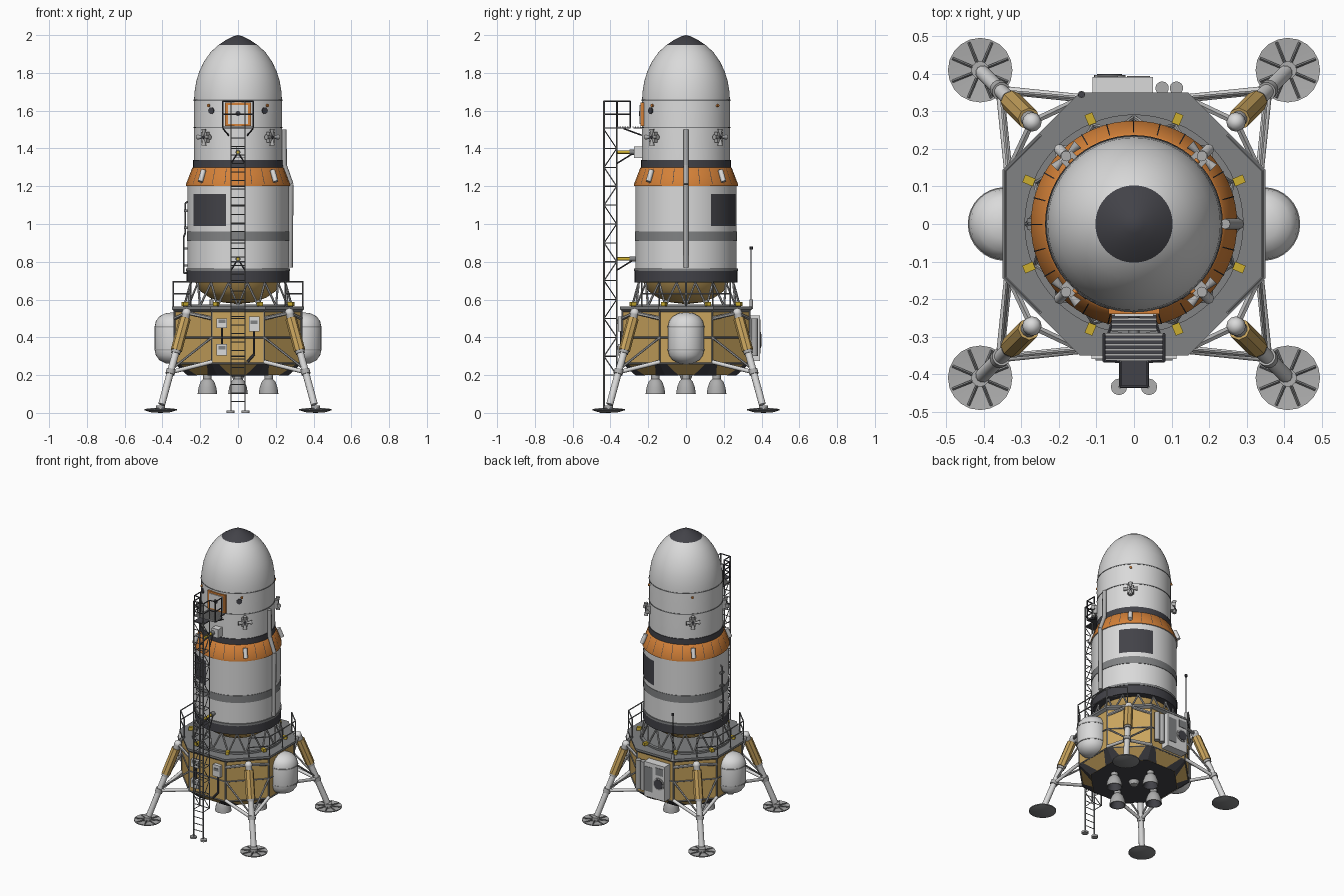
import bpy, bmesh, math
from mathutils import Vector, Matrix

if "Cube" in bpy.data.objects:
    bpy.data.objects.remove(bpy.data.objects["Cube"])

def mat(name, r, g, b):
    m = bpy.data.materials.new(name)
    m.diffuse_color = (r, g, b, 1)
    m.use_nodes = True
    m.node_tree.nodes["Principled BSDF"].inputs["Base Color"].default_value = m.diffuse_color
    return m

WHITE = mat("white", .70, .70, .70)
LIGHT = mat("light grey", .42, .42, .42)
GREY = mat("mid grey", .22, .225, .23)
DARK = mat("charcoal", .055, .055, .065)
GOLD = mat("gold foil", .58, .37, .11)
ORANGE = mat("orange", .66, .22, .04)
YELLOW = mat("yellow", .60, .42, .03)

def finish(name, bm, mats, angle=30):
    me = bpy.data.meshes.new(name)
    bm.normal_update()
    bm.to_mesh(me)
    bm.free()
    for m in mats:
        me.materials.append(m)
    for p in me.polygons:
        p.use_smooth = angle > 0
    if angle:
        me.set_sharp_from_angle(angle=math.radians(angle))
    ob = bpy.data.objects.new(name, me)
    bpy.context.collection.objects.link(ob)
    return ob

def pol(r, deg, z):
    a = math.radians(deg)
    return Vector((r * math.cos(a), r * math.sin(a), z))

def lathe(name, prof, mats, idx=None, segs=64, at=(0, 0, 0), angle=30, turn=0):
    """Spin (radius, z) points; idx gives a material per profile segment."""
    bm = bmesh.new()
    rings = []
    for r, z in prof:
        if r == 0:
            rings.append([bm.verts.new(Vector(at) + Vector((0, 0, z)))] * segs)
        else:
            rings.append([bm.verts.new(Vector(at) + pol(r, turn + 360 * i / segs, z)) for i in range(segs)])
    for k in range(len(prof) - 1):
        a, b = rings[k], rings[k + 1]
        for i in range(segs):
            j = (i + 1) % segs
            f = bm.faces.new(list(dict.fromkeys((a[i], a[j], b[j], b[i]))))
            f.material_index = idx[k] if idx else 0
    return finish(name, bm, mats, angle)

def rods(name, pairs, r, m, sides=6, r2=None, angle=50):
    bm = bmesh.new()
    for p, q in pairs:
        p, q = Vector(p), Vector(q)
        d = q - p
        M = Matrix.Translation((p + q) / 2) @ d.to_track_quat('Z', 'Y').to_matrix().to_4x4()
        bmesh.ops.create_cone(bm, cap_ends=True, segments=sides, radius1=r,
                              radius2=r if r2 is None else r2, depth=d.length, matrix=M)
    return finish(name, bm, [m], angle)

def boxes(name, items, m):
    """Items are (centre, size, z rotation in degrees)."""
    bm = bmesh.new()
    for c, s, rot in items:
        M = Matrix.Translation(c) @ Matrix.Rotation(math.radians(rot), 4, 'Z') @ Matrix.Diagonal((*s, 1))
        bmesh.ops.create_cube(bm, size=1, matrix=M)
    return finish(name, bm, [m], 0)

def patch(name, spans, r0, r1, z0, z1, m, n=10):
    """Curved plates lying on a cylinder or cone."""
    bm = bmesh.new()
    for a0, a1 in spans:
        lo, hi = [[bm.verts.new(pol(r, a0 + (a1 - a0) * i / n, z)) for i in range(n + 1)]
                  for r, z in ((r0, z0), (r1, z1))]
        for i in range(n):
            bm.faces.new((lo[i], lo[i + 1], hi[i + 1], hi[i]))
    return finish(name, bm, [m])

def path(pts):
    return list(zip(pts[:-1], pts[1:]))

DIAG = (45, 135, 225, 315)
OCT = 1 / math.cos(math.pi / 8)

# upper stage: hull, bands, nose
hull = [(0, .69), (.272, .69), (.272, .755), (.268, .755), (.268, .91), (.271, .91), (.271, .96),
        (.268, .96), (.268, 1.2), (.275, 1.2), (.275, 1.212), (.243, 1.295), (.237, 1.3), (.237, 1.34),
        (.233, 1.34), (.233, 1.65), (.230, 1.70), (.220, 1.76), (.204, 1.81), (.180, 1.86),
        (.145, 1.91), (.103, 1.948), (.06, 1.976), (.025, 1.994), (0, 2)]
hull_idx = [2, 2, 0, 0, 1, 1, 1, 0, 0, 3, 3, 3, 2, 2] + [0] * 7 + [2] * 3
lathe("hull", hull, [WHITE, GREY, DARK, ORANGE], hull_idx)
for z in (1.51, 1.655):
    lathe("hull_seam", [(.233, z - .003), (.2355, z - .003), (.2355, z + .003), (.233, z + .003)], [GREY])
patch("collar_seams", [(a, a + .7) for a in range(0, 360, 15)], .2765, .2445, 1.213, 1.295, DARK, 1)
patch("solar_panels", [(29.5, 76.5), (209.5, 256.5)], .2705, .2705, .99, 1.16, DARK)
lathe("collar_rim", [(.27, .75), (.275, .75), (.275, .765), (.268, .765)], [GREY])

# pills on the orange collar, thruster clusters, portholes
rods("collar_pill", [(pol(.282, a, 1.225), pol(.258, a, 1.285)) for a in DIAG], .014, WHITE, 10)
core, noz = [], []
for a in DIAG:
    core.append((pol(.242, a, 1.46), (.03, .04, .055), a))
    c, t = pol(.256, a, 1.46), pol(1, a + 90, 0)
    for d in (t, -t, Vector((0, 0, 1)), Vector((0, 0, -1))):
        noz.append((c + d * .012, c + d * .044))
boxes("thruster_block", core, LIGHT)
rods("thruster_nozzle", noz, .006, LIGHT, 10, .014)
rods("thruster_face", [(pol(.25, a, 1.46), pol(.262, a, 1.46)) for a in DIAG], .009, DARK, 8)
port = (233, 307)
rods("porthole", [(pol(.225, a, 1.60), pol(.238, a, 1.60)) for a in port], .018, DARK, 12)
rods("marker_light", [(pol(.228, a, 1.627), pol(.242, a, 1.627)) for a in (229, 311, 45, 135)], .008, ORANGE, 8)

# side conduit and opposite handrail
rods("conduit", path([(.276, 0, .77), (.28, 0, 1.21), (.245, 0, 1.31), (.243, 0, 1.5)]), .014, LIGHT, 8)
rods("side_rail", path([(-.268, 0, .74), (-.288, 0, .74), (-.288, 0, .93), (-.28, 0, .95),
                        (-.28, 0, 1.11), (-.262, 0, 1.12)]), .005, GREY)
boxes("side_rail_bracket", [((-.275, 0, z), (.02, .03, .012), 0) for z in (.78, .87, .98, 1.07)], GREY)

# hatch
boxes("hatch_frame", [((0, -.225, 1.58), (.136, .03, .125), 0)], ORANGE)
boxes("hatch_door", [((0, -.229, 1.58), (.105, .034, .1), 0)], WHITE)
rods("hatch_window", [((0, -.24, 1.585), (0, -.25, 1.585))], .014, DARK, 8)
boxes("umbilical_box", [((.015, -.25, 1.38), (.05, .05, .06), 0)], WHITE)

# interstage dome, truss, ring
lathe("interstage_dome", [(0, .575), (.08, .585), (.15, .61), (.20, .645), (.225, .69)], [GOLD], angle=50)
truss = []
for i in range(16):
    a = i * 22.5
    truss += [(pol(.285, a, .565), pol(.255, a + 11.25, .69)), (pol(.255, a + 11.25, .69), pol(.285, a + 22.5, .565))]
rods("interstage_truss", truss, .006, LIGHT)
lathe("truss_ring", [(.272, .56), (.292, .56), (.292, .575), (.272, .575)], [GREY])
boxes("deck_lamp", [(pol(.303, 22.5 + 45 * i, .577), (.03, .022, .02), 22.5 + 45 * i) for i in range(8)], YELLOW)

# lower stage body and deck
body = [(0, .2), (.265 * OCT, .2), (.335 * OCT, .262), (.335 * OCT, .54)]
lathe("lower_body", body, [GOLD, DARK], [1, 0, 0], 8, angle=0, turn=22.5)
lathe("deck", [(0, .535), (.335 * OCT, .535), (.35 * OCT, .548), (.35 * OCT, .562), (0, .562)],
      [GREY], segs=8, angle=0, turn=22.5)
corner = lambda k, ap, z: pol(ap * OCT, 22.5 + 45 * k, z)
frame = [(corner(k, .336, .262), corner(k, .336, .54)) for k in range(8)]
for z in (.262, .40):
    frame += [(corner(k, .336, z), corner(k + 1, .336, z)) for k in range(8)]
rods("body_frame", frame, .005, GREY)
bm = bmesh.new()
for k in range(8):
    top, low = corner(k, .338, .262), corner(k, .268, .199)
    for s in (-1, 1):
        side = low.lerp(corner(k + s, .268, .199), .32)
        up = top.lerp(corner(k + s, .338, .262), .12)
        vs = [bm.verts.new(v) for v in (top, up, side, low)]
        bm.faces.new(vs if s < 0 else vs[::-1])
finish("corner_shield", bm, [DARK], 0)

# railings on both sides
rail, post = [], []
for s in (-1, 1):
    pts = [(s * .25, -.235), (s * .343, -.142), (s * .343, 0), (s * .343, .142), (s * .25, .235)]
    for z in (.63, .695):
        rail += path([(x, y, z) for x, y in pts])
    post += [((x, y, .56), (x, y, .695)) for x, y in pts]
rods("railing", rail + post, .004, GREY)

# side tanks with straps
for s in (-1, 1):
    lathe("side_tank", [(0, .258), (.04, .263), (.072, .28), (.09, .305), (.096, .335), (.096, .455),
                        (.09, .485), (.072, .51), (.04, .527), (0, .532)], [WHITE], segs=32, at=(s * .345, 0, 0), angle=60)
    for z in (.335, .455):
        lathe("tank_strap", [(.095, z - .004), (.098, z - .004), (.098, z + .004), (.095, z + .004)],
              [LIGHT], segs=32, at=(s * .345, 0, 0))

# rear equipment, fan, bottles, antenna
boxes("rear_unit", [((-.03, .362, .395), (.16, .06, .24), 0)], WHITE)
boxes("rear_panel", [((.012, .391, .40), (.06, .008, .17), 0), ((-.07, .391, .47), (.055, .008, .05), 0)], GREY)
rods("fan_ring", [((-.065, .38, .385), (-.065, .397, .385))], .042, LIGHT, 20)
rods("fan", [((-.065, .38, .385), (-.065, .4, .385))], .033, DARK, 20)
rods("rear_bottle", [((x, .362, .3), (x, .362, .5)) for x in (.075, .113)], .018, LIGHT, 14)
rods("antenna", [((-.14, .345, .55), (-.14, .345, .88))], .003, DARK)
rods("antenna_base", [((-.14, .345, .55), (-.14, .345, .6))], .01, LIGHT, 8)
rods("antenna_tip", [((-.14, .345, .865), (-.14, .345, .88))], .009, DARK)

# front equipment boxes and cables
fb = [(-.085, .475, .05), (-.085, .335, .06), (.085, .47, .08)]
boxes("front_box", [((x, -.345, z), (.056, .03, h), 0) for x, z, h in fb], WHITE)
boxes("front_box_plate", [((x, -.361, z + .01), (.036, .006, .018), 0) for x, z, h in fb], GREY)
rods("front_cable", path([(.085, -.343, .43), (.085, -.343, .31), (.05, -.343, .27)]) +
     [((-.085, -.343, .45), (-.085, -.343, .36))], .007, DARK)

# engines
bell = [(.0, .2), (.022, .2), (.022, .18), (.036, .165), (.047, .135), (.052, .1), (.046, .1), (.03, .16), (0, .17)]
for x, y in ((.162, 0), (-.162, 0), (0, .162), (0, -.162)):
    lathe("engine_bell", bell, [LIGHT, DARK], [0] * 6 + [1] * 2, 24, (x, y, 0))
lathe("centre_vent", [(0, .17), (.025, .175), (.035, .2)], [LIGHT], segs=20)

# landing legs
for a in DIAG:
    q = math.sqrt(2)
    top, foot = pol(.272 * q, a, .53), pol(.408 * q, a, .03)
    at = lambda t: top.lerp(foot, t)
    rods("leg_upper", [(top, at(.08))], .022, LIGHT, 12)
    rods("leg_sleeve", [(at(.06), at(.40))], .030, GOLD, 8, angle=0)
    rods("leg_piston", [(at(.38), at(.97))], .019, WHITE, 12)
    rods("leg_collar", [(at(.39), at(.43)), (at(.60), at(.65))], .025, LIGHT, 12)
    lathe("leg_ball", [(0, -.026), (.018, -.018), (.026, 0), (.018, .018), (0, .026)], [WHITE], segs=12, at=top, angle=80)
    k = (a - 45) // 45
    ends = [corner(k, .335, .27), corner(k + 1, .335, .27)]
    rods("leg_brace", [(at(.63), e) for e in ends], .011, WHITE, 8)
    rods("leg_tie", [(at(.60), corner(j, .335, .40)) for j in (k, k + 1)], .006, LIGHT)
    rods("leg_hanger", [(top, corner(j, .335, .5)) for j in (k, k + 1)], .010, LIGHT)
    c = pol(.41 * q, a, 0)
    lathe("foot_pad", [(0, 0), (.05, .003), (.086, .014), (.086, .02), (.03, .014), (0, .014)],
          [LIGHT, GREY], [1, 1, 1, 0, 0], 20, c, 40)
    rods("foot_rib", [(c + Vector((0, 0, .022)), c + pol(.08, 45 * i + 22, .02)) for i in range(8)], .004, GREY, 4)
    rods("foot_joint", [(c + Vector((0, 0, .012)), c + Vector((0, 0, .04)))], .024, LIGHT, 12)

# ladder tower
Y0, Y1, X = -.434, -.367, .037
upright = [((s * X, Y0, .01), (s * X, Y0, 1.65)) for s in (-1, 1)] + [((s * X, Y1, .2), (s * X, Y1, 1.65)) for s in (-1, 1)]
rods("tower_upright", upright, .0045, GREY)
rods("tower_rung", [((-X, Y0, .06 + .045 * i), (X, Y0, .06 + .045 * i)) for i in range(32)], .003, GREY, 4)
brace = []
for i in range(13):
    z = .2 + .1 * i
    for s in (-1, 1):
        brace += [((s * X, Y0, z), (s * X, Y1, z)), ((s * X, Y0 if i % 2 else Y1, z), (s * X, Y1 if i % 2 else Y0, z + .1))]
    brace.append(((-X, Y1, z), (X, Y1, z)))
rods("tower_brace", brace, .003, GREY, 4)
rods("tower_foot", [((s * .04, Y0, 0), (s * .04, Y0, .012)) for s in (-1, 1)], .022, LIGHT, 12)
rods("tower_arm", [((0, Y1, z), (0, -.285, z)) for z in (.815, 1.38)], .009, YELLOW, 8)
rods("tower_arm_strut", [((s * X, Y1, z - .06), (0, -.27, z)) for z in (.815, 1.38) for s in (-1, 1)], .004, DARK)
rods("arm_joint", [((0, -.3, z), (0, -.262, z)) for z in (.815, 1.38)], .014, GREY, 8)

# top platform with slats and cage
boxes("platform_floor", [((0, -.33, 1.508), (.165, .07, .006), 0), ((0, -.255, 1.508), (.12, .045, .006), 0),
                         ((0, -.40, 1.508), (.08, .07, .006), 0)], DARK)
boxes("platform_slat", [((0, -.362 + .0135 * i, 1.513), (.165 if i < 6 else .12, .007, .006), 0) for i in range(10)], LIGHT)
cage = []
for s in (-1, 1):
    x = s * .08
    for z in (1.58, 1.65):
        cage += path([(s * X, Y0, z), (s * X, -.367, z), (x, -.365, z), (x, -.295, z)])
    cage += [((x, y, 1.51), (x, y, 1.65)) for y in (-.365, -.295)]
    cage.append(((x, -.33, 1.505), (s * .05, -.235, 1.47)))
cage += [((-X, Y0, z), (X, Y0, z)) for z in (1.58, 1.65)]
rods("platform_cage", cage, .004, DARK)
